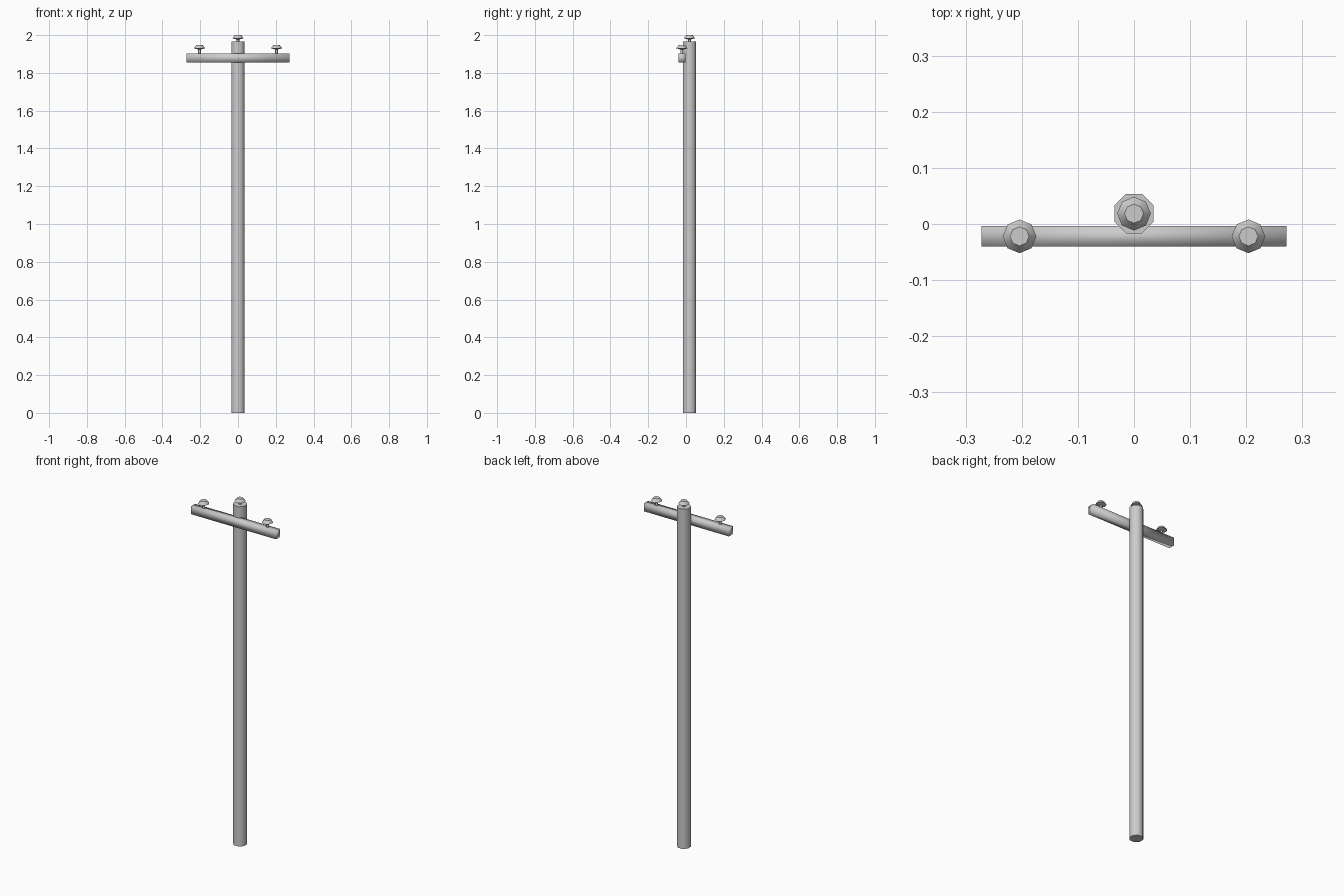
import bpy, bmesh
from math import pi, sin, cos, radians

if "Cube" in bpy.data.objects:
    bpy.data.objects.remove(bpy.data.objects["Cube"])

SIDES = 8


def lathe(name, profile, loc, phase=0.0, angle=50):
    """Revolve a (radius, z) profile into a closed eight-sided solid."""
    bm = bmesh.new()
    rings = []
    for r, z in profile:
        rings.append([bm.verts.new((r * cos(phase + 2 * pi * i / SIDES),
                                    r * sin(phase + 2 * pi * i / SIDES), z))
                      for i in range(SIDES)])
    for a, b in zip(rings, rings[1:]):
        for i in range(SIDES):
            j = (i + 1) % SIDES
            bm.faces.new((a[i], a[j], b[j], b[i]))
    bm.faces.new(list(reversed(rings[0])))
    bm.faces.new(rings[-1])
    bmesh.ops.recalc_face_normals(bm, faces=bm.faces)
    me = bpy.data.meshes.new(name)
    bm.to_mesh(me)
    bm.free()
    ob = bpy.data.objects.new(name, me)
    ob.location = loc
    bpy.context.collection.objects.link(ob)
    bpy.ops.object.select_all(action='DESELECT')
    ob.select_set(True)
    bpy.context.view_layer.objects.active = ob
    bpy.ops.object.shade_smooth_by_angle(angle=radians(angle))
    return ob


# Octagonal pole, flat sides facing the axes
POLE_Y, ARM_Y = 0.0185, -0.022
pole_r = 0.035 / cos(pi / 8)
lathe("pole", [(pole_r, 0), (pole_r, 1.966)], (0, POLE_Y, 0), pi / 8)

# Crossarm fixed to the front of the pole
bpy.ops.mesh.primitive_cube_add(size=1, location=(0, ARM_Y, 1.879))
arm = bpy.context.object
arm.name = "crossarm"
arm.scale = (0.544, 0.037, 0.046)
bpy.ops.object.transform_apply(location=False, rotation=False, scale=True)
bpy.ops.object.shade_smooth()

# Insulators: thin pin with a flared cap, z measured down from the top
insulator = [(0.007, -0.052), (0.007, -0.023), (0.030, -0.017), (0.017, 0)]
for name, x, y, top in (("insulator_left", -0.204, ARM_Y, 1.947),
                        ("insulator_right", 0.204, ARM_Y, 1.947),
                        ("insulator_top", 0, POLE_Y, 2.0)):
    lathe(name, insulator, (x, y, top))
